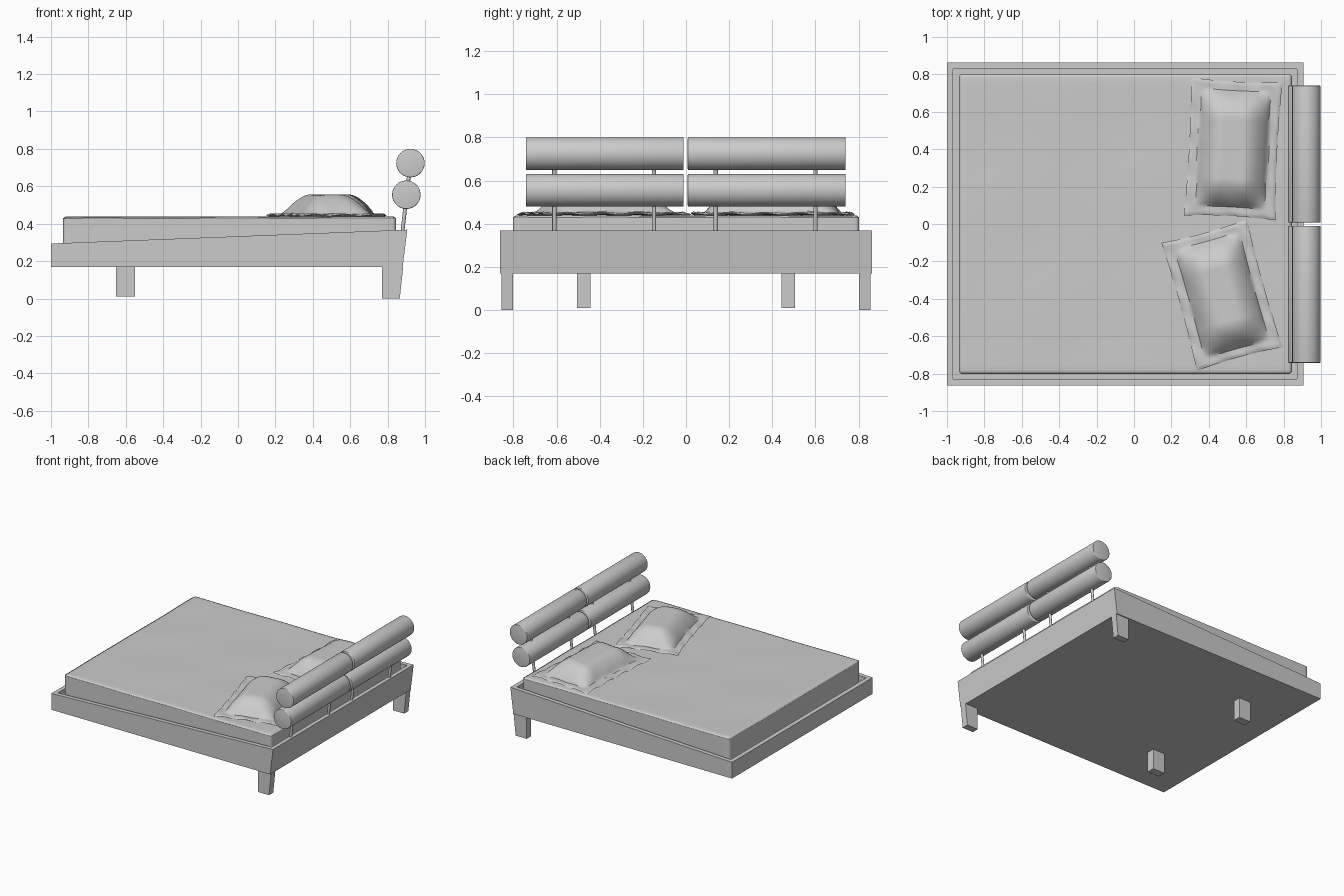
import bpy, bmesh, math
from mathutils import Vector, Matrix

if "Cube" in bpy.data.objects:
    bpy.data.objects.remove(bpy.data.objects["Cube"])


def finish(bm, name, smooth=False):
    bmesh.ops.recalc_face_normals(bm, faces=bm.faces[:])
    mesh = bpy.data.meshes.new(name)
    bm.to_mesh(mesh)
    bm.free()
    ob = bpy.data.objects.new(name, mesh)
    bpy.context.collection.objects.link(ob)
    if smooth:
        bpy.ops.object.select_all(action='DESELECT')
        ob.select_set(True)
        bpy.context.view_layer.objects.active = ob
        bpy.ops.object.shade_smooth_by_angle(angle=math.radians(35))
    return ob


def prism(profile, y0, y1):
    """Side profile (x, z) extruded along y."""
    bm = bmesh.new()
    a, b = ([bm.verts.new((x, y, z)) for x, z in profile] for y in (y0, y1))
    n = len(profile)
    bm.faces.new(a)
    bm.faces.new(b[::-1])
    for i in range(n):
        j = (i + 1) % n
        bm.faces.new((a[i], b[i], b[j], a[j]))
    bmesh.ops.recalc_face_normals(bm, faces=bm.faces[:])
    return bm


def rod(p, q, r, name, segs, bevel=0.0):
    p, q = Vector(p), Vector(q)
    bm = bmesh.new()
    m = Matrix.Translation((p + q) / 2) @ (q - p).to_track_quat('Z', 'Y').to_matrix().to_4x4()
    bmesh.ops.create_cone(bm, cap_ends=True, segments=segs, radius1=r, radius2=r,
                          depth=(q - p).length, matrix=m)
    if bevel:
        rims = [e for e in bm.edges if e.calc_face_angle(0) > 1]
        bmesh.ops.bevel(bm, geom=rims, offset=bevel, segments=3, profile=0.5, affect='EDGES')
    return finish(bm, name, True)


# Tapered tray frame: wedge profile with a recess for the mattress
bm = prism([(-1, .168), (.88, .168), (.905, .368), (-1, .294)], -.863, .863)
bm.faces.ensure_lookup_table()
top = max(bm.faces, key=lambda f: f.calc_center_median().z)
bmesh.ops.inset_region(bm, faces=[top], thickness=.047)
ext = bmesh.ops.extrude_face_region(bm, geom=[top])
for v in ext['geom']:
    if isinstance(v, bmesh.types.BMVert):
        v.co.z = .20
if top.is_valid:
    bmesh.ops.delete(bm, geom=[top], context='FACES_ONLY')
finish(bm, "bed_frame")

# Legs: tapered at the headboard corners, straight and inset at the foot
for s, side in ((-1, "right"), (1, "left")):
    y = sorted((s * .803, s * .855))
    finish(prism([(.77, 0), (.865, 0), (.883, .17), (.77, .17)], *y), "head_leg_" + side)
    y = sorted((s * .443, s * .505))
    finish(prism([(-.652, .01), (-.55, .01), (-.55, .17), (-.652, .17)], *y), "foot_leg_" + side)

# Mattress: rounded block with faint diagonal creases on top
bm = bmesh.new()
bmesh.ops.create_cube(bm, size=1)
bmesh.ops.subdivide_edges(bm, edges=bm.edges[:], cuts=30, use_grid_fill=True)
for v in bm.verts:
    v.co = (v.co.x * 1.78 - .045, v.co.y * 1.606, v.co.z * .237 + .3185)
sharp = [e for e in bm.edges if e.calc_face_angle(0) > 1]
bmesh.ops.bevel(bm, geom=sharp, offset=.02, segments=4, profile=0.5, affect='EDGES')
for v in bm.verts:
    x, y, z = v.co
    if z > .41:
        v.co.z += .002 * math.sin(9 * y - 5 * x) * math.sin(4 * x + 2 * y + 1)
finish(bm, "mattress", True)


# Pillows: plump centre, sloping shoulders and a thin wavy flange
def pillow(name, centre, size, angle, phase):
    a, b = size[0] / 2, size[1] / 2
    nx, ny = 44, 60

    def shoulder(p, width):
        return math.sin(math.pi / 2 * max(0, min(1, p / width))) ** .8

    bm = bmesh.new()
    rot = Matrix.Rotation(math.radians(angle), 3, 'Z')
    grids = []
    for upper in (True, False):
        grid = []
        for i in range(nx + 1):
            row = []
            for j in range(ny + 1):
                edge = i in (0, nx) or j in (0, ny)
                if edge and not upper:
                    row.append(grids[0][i][j])
                    continue
                u, v = 2 * i / nx - 1, 2 * j / ny - 1
                x = u * a * (1 - .04 * (1 - v * v))
                y = v * b * (1 - .03 * (1 - u * u))
                px, py = a * .96 - .05 - abs(x), b * .97 - .05 - abs(y)
                puff = shoulder(px, .13) * shoulder(py, .15)
                z = .446 + .004 * math.sin(38 * (x + y) + phase) * max(abs(u), abs(v)) ** 4
                if upper:
                    crease = .004 * math.sin(34 * x + 3 * y + phase) * abs(v) * puff
                    z += (0 if edge else .006) + .103 * puff + crease
                elif not edge:
                    z -= .006
                co = rot @ Vector((x, y, 0))
                row.append(bm.verts.new((centre[0] + co.x, centre[1] + co.y, z)))
            grid.append(row)
        grids.append(grid)
    for g in grids:
        for i in range(nx):
            for j in range(ny):
                bm.faces.new((g[i][j], g[i + 1][j], g[i + 1][j + 1], g[i][j + 1]))
    finish(bm, name, True)


pillow("pillow_left", (.53, .402), (.49, .74), -3, 0)
pillow("pillow_right", (.47, -.38), (.475, .71), 15.5, 2)

# Headboard: four bolsters held by slim leaning posts
for y0, y1, side in ((-.742, -.011, "right"), (.008, .74, "left")):
    rod((.9, y0, .555), (.9, y1, .555), .076, "lower_bolster_" + side, 48, .005)
    rod((.922, y0, .724), (.922, y1, .724), .076, "upper_bolster_" + side, 48, .005)
for i, y in enumerate((-.61, -.148, .138, .60)):
    rod((.876, y, .33), (.921, y, .72), .01, "headboard_post_%d" % (i + 1), 16)
